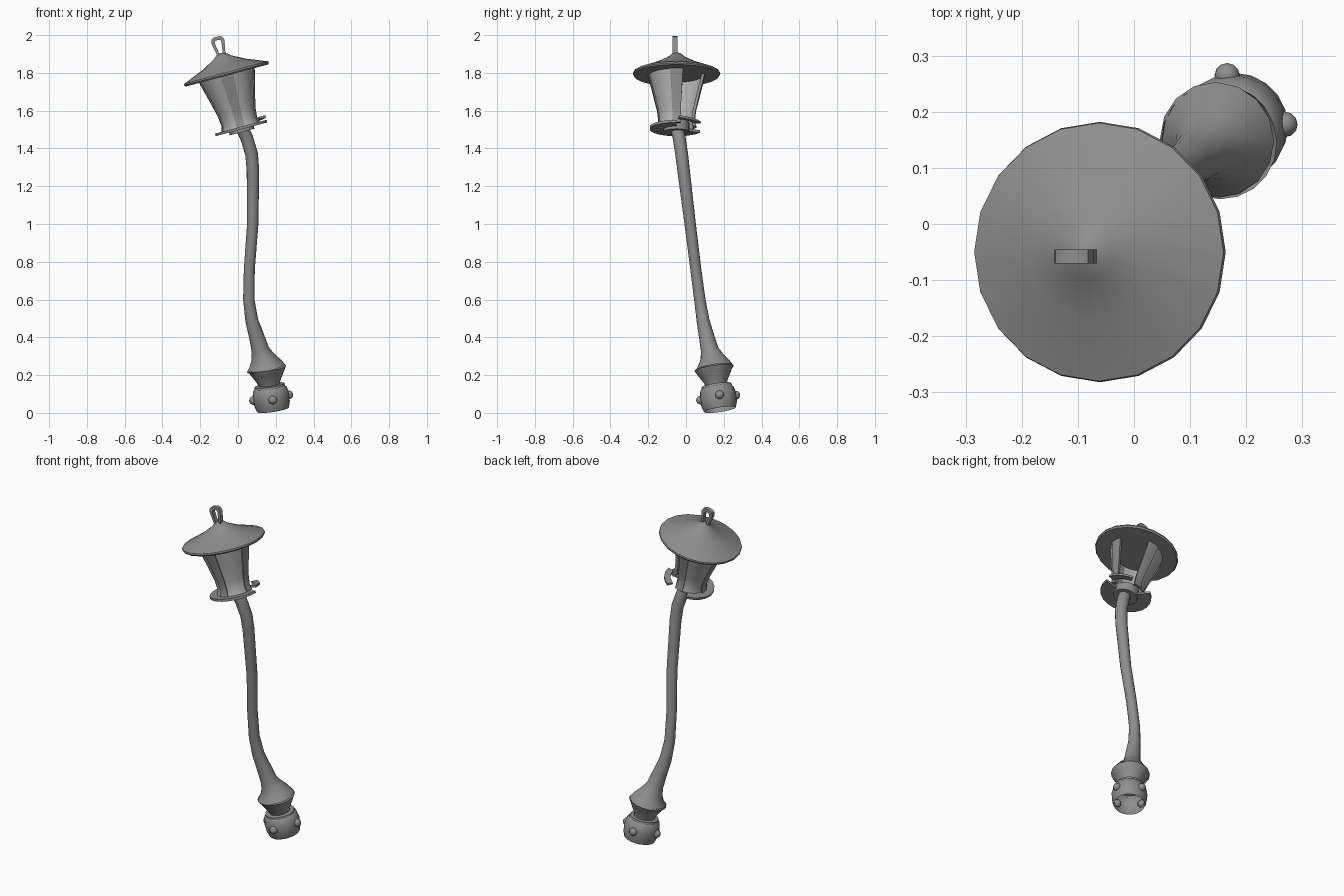
import bpy, bmesh
from math import cos, sin, pi, radians
from mathutils import Vector, Matrix

if "Cube" in bpy.data.objects:
    bpy.data.objects.remove(bpy.data.objects["Cube"])


def material(name, value):
    m = bpy.data.materials.new(name)
    m.use_nodes = True
    color = (value, value, value, 1)
    m.diffuse_color = color
    m.node_tree.nodes["Principled BSDF"].inputs["Base Color"].default_value = color
    return m


METAL = material("grey metal", 0.27)
PANE = material("pale pane", 0.44)


def finish(name, bm, mat, matrix=Matrix(), angle=35):
    bmesh.ops.recalc_face_normals(bm, faces=bm.faces)
    mesh = bpy.data.meshes.new(name)
    bm.to_mesh(mesh)
    bm.free()
    obj = bpy.data.objects.new(name, mesh)
    bpy.context.collection.objects.link(obj)
    mesh.materials.append(mat)
    obj.matrix_world = matrix
    bpy.ops.object.select_all(action="DESELECT")
    obj.select_set(True)
    bpy.context.view_layer.objects.active = obj
    bpy.ops.object.shade_smooth_by_angle(angle=radians(angle))
    return obj


def bridge(bm, rings, closed=True):
    n = len(rings[0])
    for a, b in zip(rings, rings[1:]):
        for i in range(n if closed else n - 1):
            j = (i + 1) % n
            bm.faces.new((a[i], a[j], b[j], b[i]))


def lathe(name, profile, matrix, mat=METAL, start=0, end=360, sides=20, loop=False):
    """Revolve (radius, height) pairs; loop joins the last pair to the first."""
    bm = bmesh.new()
    full = end - start == 360
    angles = [radians(start + (end - start) * i / sides) for i in range(sides + (not full))]
    rings = [[bm.verts.new((r * cos(a), r * sin(a), h)) for a in angles] for r, h in profile]
    bridge(bm, rings + rings[:1] if loop else rings, full)
    if loop and not full:
        for k in (0, -1):
            bm.faces.new([ring[k] for ring in rings])
    bmesh.ops.remove_doubles(bm, verts=bm.verts, dist=0.0005)
    return finish(name, bm, mat, matrix)


def frame(origin, axis):
    turn = Vector((0, 0, 1)).rotation_difference(Vector(axis))
    return Matrix.Translation(origin) @ turn.to_matrix().to_4x4()


# Base drum, open underneath, with a flaring neck above it
base = frame((0.185, 0.18, 0.017), (-0.15, -0.15, 1))
lathe("base_drum", [(0.085, 0), (0.095, 0.03), (0.098, 0.075), (0.09, 0.112), (0.082, 0.12),
                    (0.08, 0.132), (0.055, 0.134)], base)
lathe("base_neck", [(0.055, 0.125), (0.062, 0.15), (0.085, 0.19), (0.104, 0.225)], base)

# Round knobs around the drum
for i in range(4):
    a = radians(5 + 90 * i)
    bm = bmesh.new()
    bmesh.ops.create_uvsphere(bm, u_segments=12, v_segments=8, radius=0.023)
    spot = Matrix.Translation((0.095 * cos(a), 0.095 * sin(a), 0.065))
    finish(f"base_knob_{i + 1}", bm, METAL, base @ spot, 60)

# Crooked pole: centre and radius from the flared foot to the lantern
path = [(0.148, 0.15, 0.235, 0.104), (0.142, 0.146, 0.262, 0.085), (0.131, 0.137, 0.295, 0.063),
        (0.118, 0.125, 0.335, 0.047), (0.1, 0.11, 0.4, 0.041), (0.073, 0.09, 0.49, 0.034),
        (0.057, 0.073, 0.6, 0.03), (0.06, 0.052, 0.76, 0.029), (0.078, 0.022, 1.0, 0.03),
        (0.079, -0.013, 1.285, 0.033), (0.072, -0.023, 1.37, 0.034), (0.045, -0.037, 1.46, 0.034),
        (0.025, -0.047, 1.5, 0.034)]
bm = bmesh.new()
points = [Vector(p[:3]) for p in path]
rings = []
for i, p in enumerate(path):
    way = points[min(i + 1, len(path) - 1)] - points[max(i - 1, 0)]
    m = frame(points[i], way)
    rings.append([bm.verts.new(m @ Vector((p[3] * cos(k * pi / 8), p[3] * sin(k * pi / 8), 0)))
                  for k in range(16)])
bridge(bm, rings)
bm.faces.new(rings[-1])
finish("pole", bm, METAL)

# Tilted lantern frame; local zero is the bottom ring
lantern = frame((0.016, -0.05, 1.508), (-sin(radians(15)), 0, cos(radians(15))))
lathe("lantern_collar", [(0.03, -0.022), (0.068, -0.022), (0.068, 0.03), (0.056, 0.03),
                         (0.056, -0.008), (0.03, -0.008)], lantern, loop=True)

# Bottom ring, broken, with a lifted fragment
hoop = [(0.06, -0.007), (0.142, -0.007), (0.142, 0.007), (0.06, 0.007)]
lathe("bottom_ring", hoop, lantern, start=120, end=360, sides=14, loop=True)
lift = lantern @ Matrix.Translation((0, 0, 0.028)) @ Matrix.Rotation(radians(-6), 4, "X")
shard = [(0.108, -0.006), (0.142, -0.006), (0.142, 0.006), (0.108, 0.006)]
lathe("ring_fragment", shard, lift, start=5, end=65, sides=5, loop=True)


# Curved walls: panes with one missing, and bars between them
def wall(name, centre, half, grow, thick, mat, sides):
    curve = [(0.104, 0.005), (0.095, 0.035), (0.101, 0.09), (0.123, 0.18), (0.152, 0.295)]
    outer = [(r + grow, h) for r, h in curve]
    inner = [(r + grow - thick, h) for r, h in reversed(curve)]
    lathe(name, outer + inner, lantern, mat, centre - half, centre + half, sides, True)


for i, a in enumerate((-135, -45, 135)):
    wall(f"lantern_pane_{i + 1}", a, 33, -0.004, 0.008, PANE, 5)
for i, a in enumerate((-90, 0, 90, 180)):
    wall(f"lantern_bar_{i + 1}", a, 13, 0.002, 0.016, METAL, 2)

# Wide conical roof
lathe("lantern_roof", [(0, 0.288), (0.226, 0.288), (0.232, 0.296), (0.23, 0.304),
                       (0.12, 0.348), (0.05, 0.385), (0.022, 0.408), (0, 0.412)], lantern)

# Hanging loop on top
half_outer = [(0.022, 0.4), (0.036, 0.475), (0.03, 0.492), (0.016, 0.5)]
half_inner = [(0.008, 0.4), (0.018, 0.468), (0.015, 0.478), (0.008, 0.482)]
bm = bmesh.new()
rows = []
for half, y in ((half_outer, -0.0125), (half_outer, 0.0125), (half_inner, 0.0125), (half_inner, -0.0125)):
    arch = half + [(-x, z) for x, z in reversed(half)]
    rows.append([bm.verts.new((x, y - 0.008, z)) for x, z in arch])
bridge(bm, rows + rows[:1], closed=False)
finish("hanging_loop", bm, METAL, lantern)
